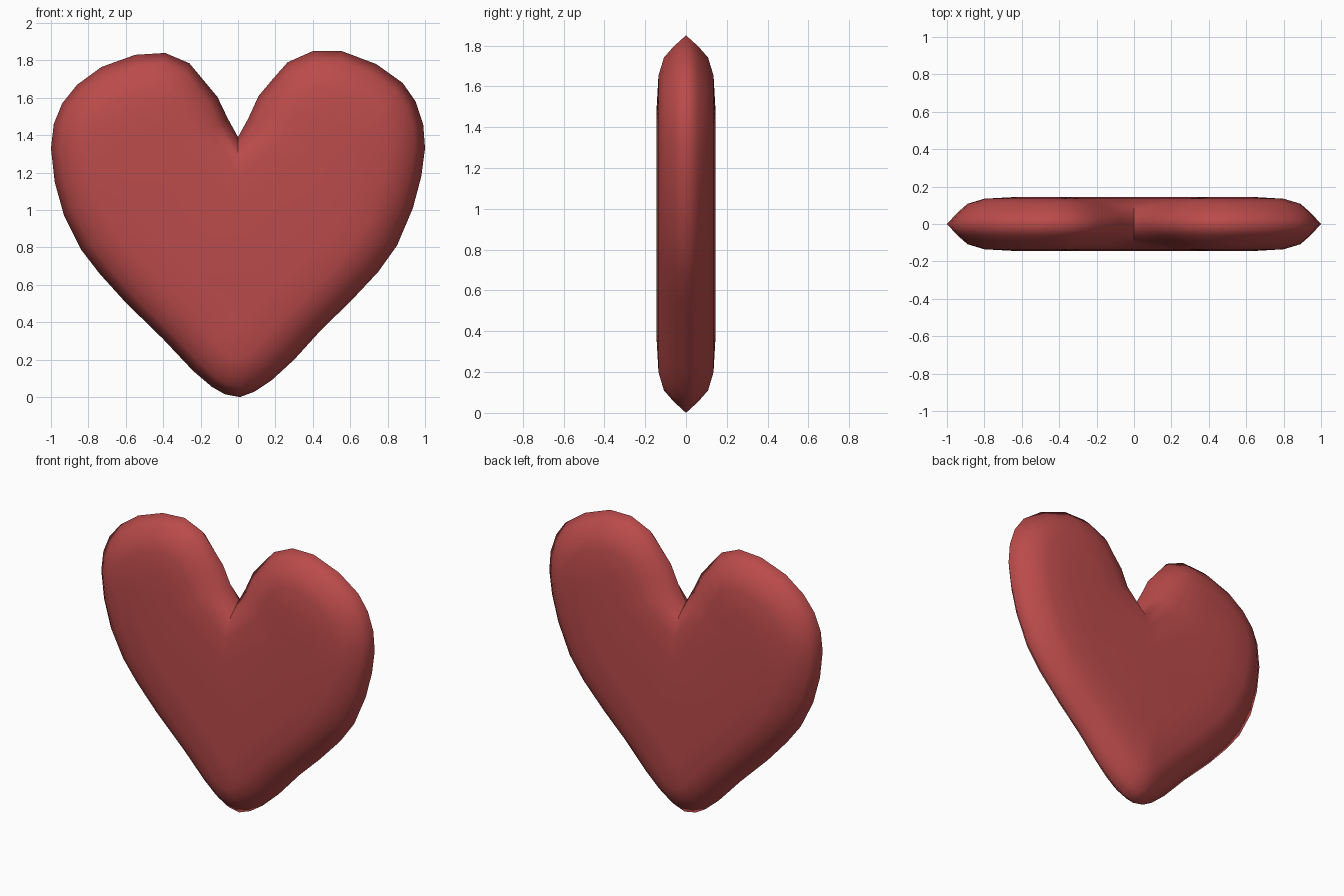
import bpy, bmesh
from mathutils import Vector
from mathutils.geometry import intersect_point_line

if "Cube" in bpy.data.objects:
    bpy.data.objects.remove(bpy.data.objects["Cube"])

# Heart rim (x, z), clockwise from the cleft
RIM = [(0, 1.39), (.055, 1.49), (.11, 1.61), (.19, 1.705), (.265, 1.79), (.40, 1.85), (.555, 1.85),
       (.74, 1.78), (.88, 1.68), (.95, 1.58), (.99, 1.46), (1, 1.33), (.98, 1.18),
       (.935, 1.01), (.85, .81), (.75, .67), (.60, .51), (.45, .365), (.30, .20),
       (.18, .09), (.09, .03), (.01, 0), (-.07, .015), (-.14, .055), (-.24, .14),
       (-.40, .31), (-.60, .505), (-.74, .66), (-.84, .79), (-.93, .97), (-.98, 1.15),
       (-1, 1.33), (-.985, 1.46), (-.94, 1.57), (-.86, 1.67), (-.73, 1.765),
       (-.55, 1.83), (-.39, 1.84), (-.26, 1.785), (-.185, 1.695), (-.11, 1.605), (-.055, 1.49)]
# Rounded edge profile: (inset from rim, half thickness)
PROFILE = [(.055, .06), (.11, .108), (.20, .135), (.36, .144)]


def inset(i, d):
    """Move a rim point towards the V-shaped spine of the heart."""
    p = Vector(RIM[i])
    low = Vector((0, .5))
    target = low
    if i:
        high = Vector((.47 if p.x > 0 else -.47, 1.3))
        t = intersect_point_line(p, low, high)[1]
        target = low.lerp(high, max(0, min(1, t)))
    way = target - p
    return p + way * min(d / way.length, .85)


# Heart body: shared rim, then front and back domed shells
bm = bmesh.new()
n = len(RIM)
rim = [bm.verts.new((x, 0, z)) for x, z in RIM]
creases = []
for side in (-1, 1):
    last = rim
    for d, y in PROFILE:
        ring = []
        for i in range(n):
            q = inset(i, d)
            ring.append(bm.verts.new((q.x, side * y, q.y)))
        for i in range(n):
            j = (i + 1) % n
            bm.faces.new((last[i], last[j], ring[j], ring[i]))
        if d < .15:
            creases.append((last[0], ring[0]))
        last = ring
    bm.faces.new(last)
bmesh.ops.recalc_face_normals(bm, faces=bm.faces)
bmesh.ops.triangulate(bm, faces=[f for f in bm.faces if len(f.verts) > 4])
for f in bm.faces:
    f.smooth = True
# Sharp seam down the cleft
for a, b in creases:
    bm.edges.get((a, b)).smooth = False

mesh = bpy.data.meshes.new("heart")
bm.to_mesh(mesh)
bm.free()
heart = bpy.data.objects.new("heart", mesh)
bpy.context.collection.objects.link(heart)

red = bpy.data.materials.new("red")
red.diffuse_color = (.50, .07, .07, 1)
red.use_nodes = True
red.node_tree.nodes["Principled BSDF"].inputs["Base Color"].default_value = red.diffuse_color
mesh.materials.append(red)
